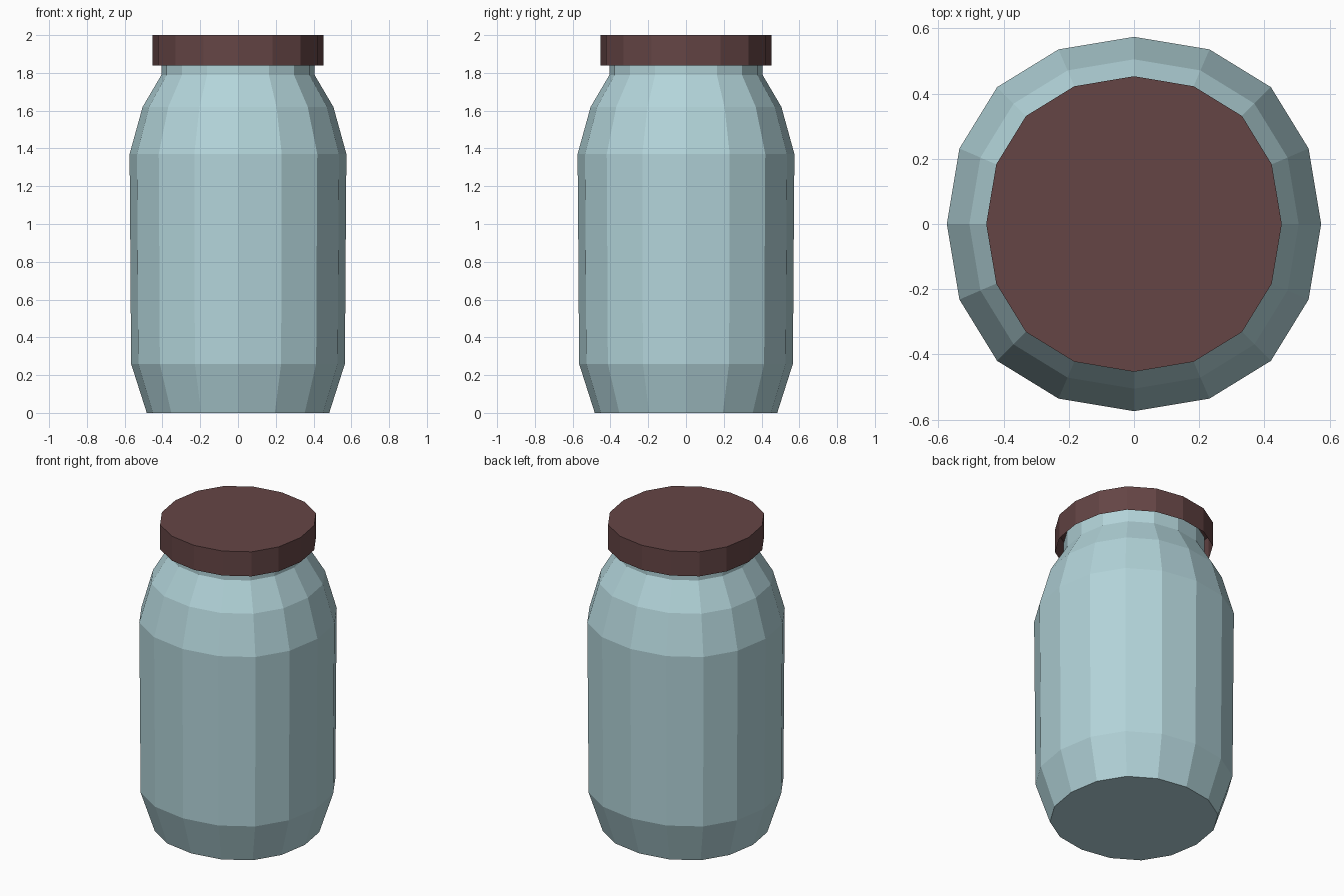
import bpy, bmesh
from math import sin, cos, radians

if "Cube" in bpy.data.objects:
    bpy.data.objects.remove(bpy.data.objects["Cube"])

# One quarter of the slightly squared 16-sided outline: (angle, radius factor)
QUARTER = [(0, 1.0), (23.4, 1.016), (45, 1.034), (66.6, 1.016)]
OUTLINE = [(radians(a + 90 * q), f) for q in range(4) for a, f in QUARTER]


def material(name, color):
    m = bpy.data.materials.new(name)
    m.diffuse_color = color
    m.use_nodes = True
    m.node_tree.nodes["Principled BSDF"].inputs["Base Color"].default_value = m.diffuse_color
    return m


def lathe(name, profile, mat, cap_first=False, cap_last=False):
    """Sweep a bottom-to-top (radius, z) profile around the outline."""
    bm = bmesh.new()
    rings = [[bm.verts.new((r * f * cos(a), r * f * sin(a), z))
              for a, f in OUTLINE] for r, z in profile]
    n = len(OUTLINE)
    for lo, hi in zip(rings, rings[1:]):
        for i in range(n):
            j = (i + 1) % n
            bm.faces.new((lo[i], lo[j], hi[j], hi[i]))
    if cap_first:
        bm.faces.new(rings[0][::-1])
    if cap_last:
        bm.faces.new(rings[-1])
    mesh = bpy.data.meshes.new(name)
    bm.to_mesh(mesh)
    bm.free()
    mesh.materials.append(mat)
    ob = bpy.data.objects.new(name, mesh)
    bpy.context.collection.objects.link(ob)
    return ob


glass = material("pale_glass", (0.45, 0.66, 0.70, 1))
brown = material("brown_lid", (0.13, 0.06, 0.06, 1))

# Jar body with tapered foot, two-step shoulder and neck running up into the lid
lathe("jar_body", [(0.483, 0), (0.566, 0.26), (0.571, 1.0), (0.574, 1.37),
                   (0.505, 1.62), (0.405, 1.79), (0.405, 1.90)],
      glass, cap_first=True)

# Lid, open underneath
lathe("lid", [(0.453, 1.84), (0.453, 2.0)], brown, cap_last=True)
